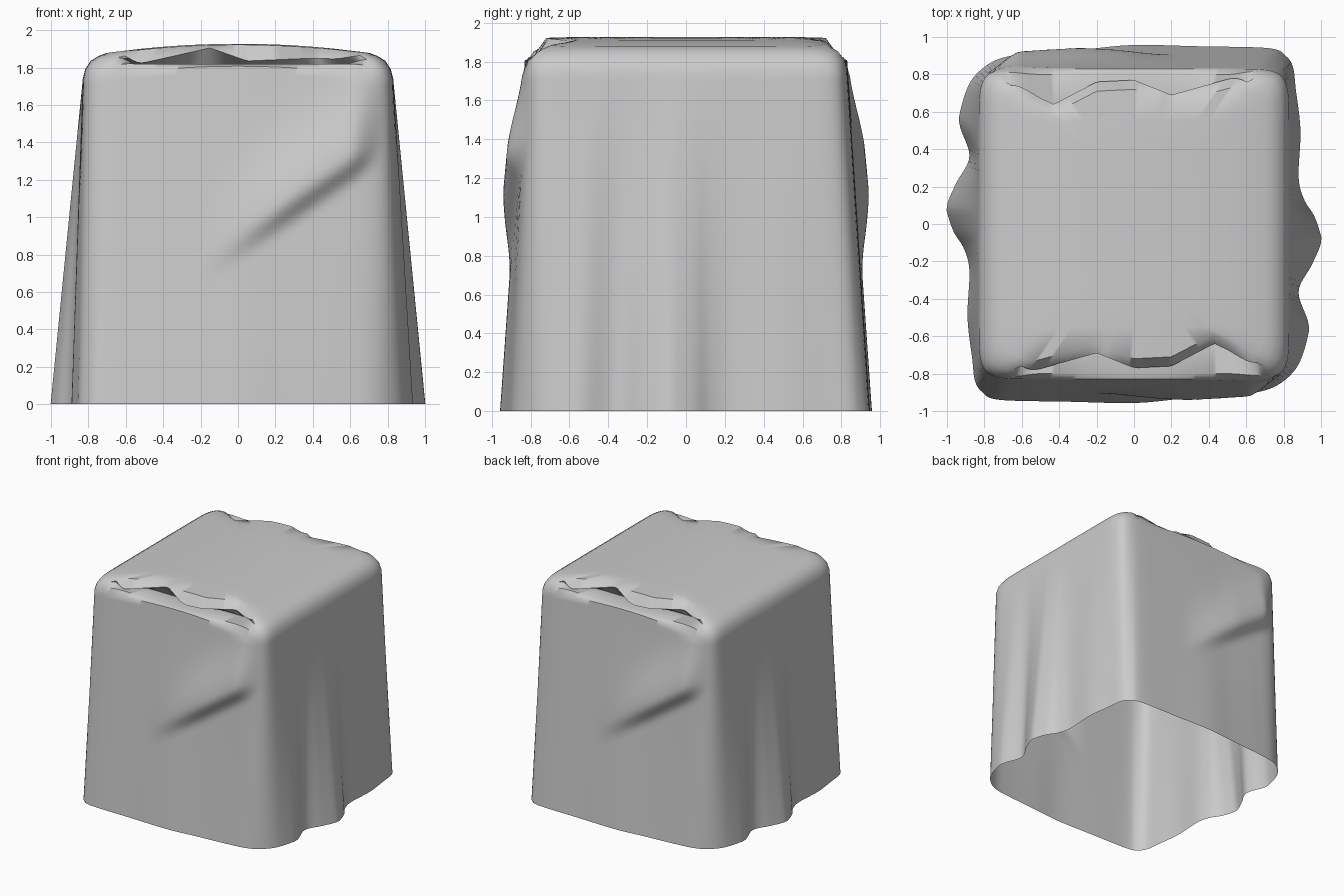
import bpy
import bmesh
import math
from mathutils import Vector

cube = bpy.data.objects.get("Cube")
if cube:
    bpy.data.objects.remove(cube, do_unlink=True)

HALF = 0.83      # half width of the upper part
SAMPLES = 260    # points around each ring
ROWS = 44        # rings up the walls


def step(a, b, v):
    t = min(max((v - a) / (b - a), 0), 1)
    return t * t * (3 - 2 * t)


def along(points, u):
    """Piecewise linear curve through (u, value) points."""
    if u <= points[0][0]:
        return points[0][1]
    for (u0, v0), (u1, v1) in zip(points, points[1:]):
        if u <= u1:
            return v0 + (v1 - v0) * (u - u0) / (u1 - u0)
    return points[-1][1]


def smooth_loop(points, count):
    """Closed Catmull-Rom loop, resampled evenly."""
    fine, n = [], len(points)
    for i in range(n):
        a, b, c, d = (points[(i + k) % n] for k in (-1, 0, 1, 2))
        for k in range(24):
            t = k / 24
            fine.append((b * 2 + (c - a) * t + (a * 2 - b * 5 + c * 4 - d) * t * t
                         + (b * 3 - a - c * 3 + d) * t ** 3) / 2)
    fine.append(fine[0])
    lengths = [0]
    for p, q in zip(fine, fine[1:]):
        lengths.append(lengths[-1] + (q - p).length)
    result, j = [], 0
    for i in range(count):
        s = lengths[-1] * i / count
        while lengths[j + 1] < s:
            j += 1
        t = (s - lengths[j]) / (lengths[j + 1] - lengths[j])
        result.append(fine[j].lerp(fine[j + 1], t))
    return result


# Wavy hem: half of the loop, the other half is the same turned 180 degrees
half_hem = [Vector(p) for p in (
    (-.85, -.84), (-.81, -.9), (-.72, -.94), (-.35, -.95), (0, -.957), (.25, -.935),
    (.45, -.92), (.56, -.91), (.7, -.89), (.8, -.84), (.88, -.75), (.93, -.6),
    (.93, -.52), (.88, -.36), (.95, -.22), (1, -.1), (.99, -.03), (.96, .05),
    (.91, .13), (.88, .25), (.89, .5), (.865, .72))]
hem = smooth_loop(half_hem + [-p for p in half_hem], SAMPLES)


def rounded_square(p):
    d = p.normalized()
    power = 14
    return d * HALF / (abs(d.x) ** power + abs(d.y) ** power) ** (1 / power)


upper = [rounded_square(p) for p in hem]


def top_height(x):
    return 1.927 - 0.1 * x * x


def flap(u, z):
    """Outward bulge of the hanging fold, with a slanted lower crease."""
    h = z - (1.04 + 0.68 * (u - 0.34))
    side = step(-0.25, 0.36, u) * (1 - step(0.6, 0.78, u))
    return 0.075 * side * step(-0.05, 0.1, h) * math.exp(-(max(h - 0.1, 0) / 0.3) ** 2)


# Open slit below the front and back edges of the top sheet
lip_depth = ((-.7, .83), (-.2, .69), (0, .77), (.2, .76), (.43, .64), (.76, .8))
lip_height = ((-.55, 1.815), (-.15, 1.905), (.05, 1.835), (.4, 1.85), (.7, 1.84))
edge_profile = ((1, .12), (.985, .07), (.95, .03), (.9, .01), (.85, 0))


def edge_point(p, k):
    scale, drop = edge_profile[k]
    q = p * scale
    z = top_height(q.x) - drop
    if k and abs(p.y) > abs(p.x):
        front = -1 if p.y < 0 else 1
        u = -q.x * front
        n = step(-0.66, -0.5, u) * (1 - step(0.5, 0.74, u))
        lip = along(lip_depth, u)
        y, slit_z = ((0.8, 1.818), (0.62, 1.8), (lip, along(lip_height, u)),
                     (lip - 0.05, top_height(q.x) - 0.005))[k - 1]
        q = Vector((q.x, q.y + (front * y - q.y) * n))
        z += (slit_z - z) * n
    return (q.x, q.y, z)


rings = []
# Walls, tapering from the hem to the upper square
for r in range(ROWS):
    t = r / ROWS
    ring = []
    for a, b in zip(hem, upper):
        p = a.lerp(b, t)
        z = t * (top_height(b.x) - edge_profile[0][1])
        if abs(b.y) > abs(b.x):
            front = -1 if b.y < 0 else 1
            p.y += front * flap(-p.x * front, z)
        ring.append((p.x, p.y, z))
    rings.append(ring)
# Rounded upper edge with the slits
for k in range(len(edge_profile)):
    rings.append([edge_point(p, k) for p in upper])
# Gently domed top
for s in (0.66, 0.5, 0.34, 0.17):
    rings.append([(p.x * s, p.y * s, top_height(p.x * s)) for p in upper])

bm = bmesh.new()
rows = [[bm.verts.new(co) for co in ring] for ring in rings]
for low, high in zip(rows, rows[1:]):
    for i in range(SAMPLES):
        j = (i + 1) % SAMPLES
        bm.faces.new((low[i], low[j], high[j], high[i]))
centre = bm.verts.new((0, 0, top_height(0)))
for i in range(SAMPLES):
    bm.faces.new((rows[-1][i], rows[-1][(i + 1) % SAMPLES], centre))

mesh = bpy.data.meshes.new("draped_cloth")
bm.to_mesh(mesh)
bm.free()
cloth = bpy.data.objects.new("draped_cloth", mesh)
bpy.context.collection.objects.link(cloth)

# Plain grey cloth
grey = bpy.data.materials.new("light_grey")
grey.use_nodes = True
colour = (0.6, 0.6, 0.6, 1)
grey.diffuse_color = colour
grey.node_tree.nodes["Principled BSDF"].inputs["Base Color"].default_value = colour
mesh.materials.append(grey)

bpy.ops.object.select_all(action="DESELECT")
cloth.select_set(True)
bpy.context.view_layer.objects.active = cloth
bpy.ops.object.shade_smooth_by_angle(angle=math.radians(50))
